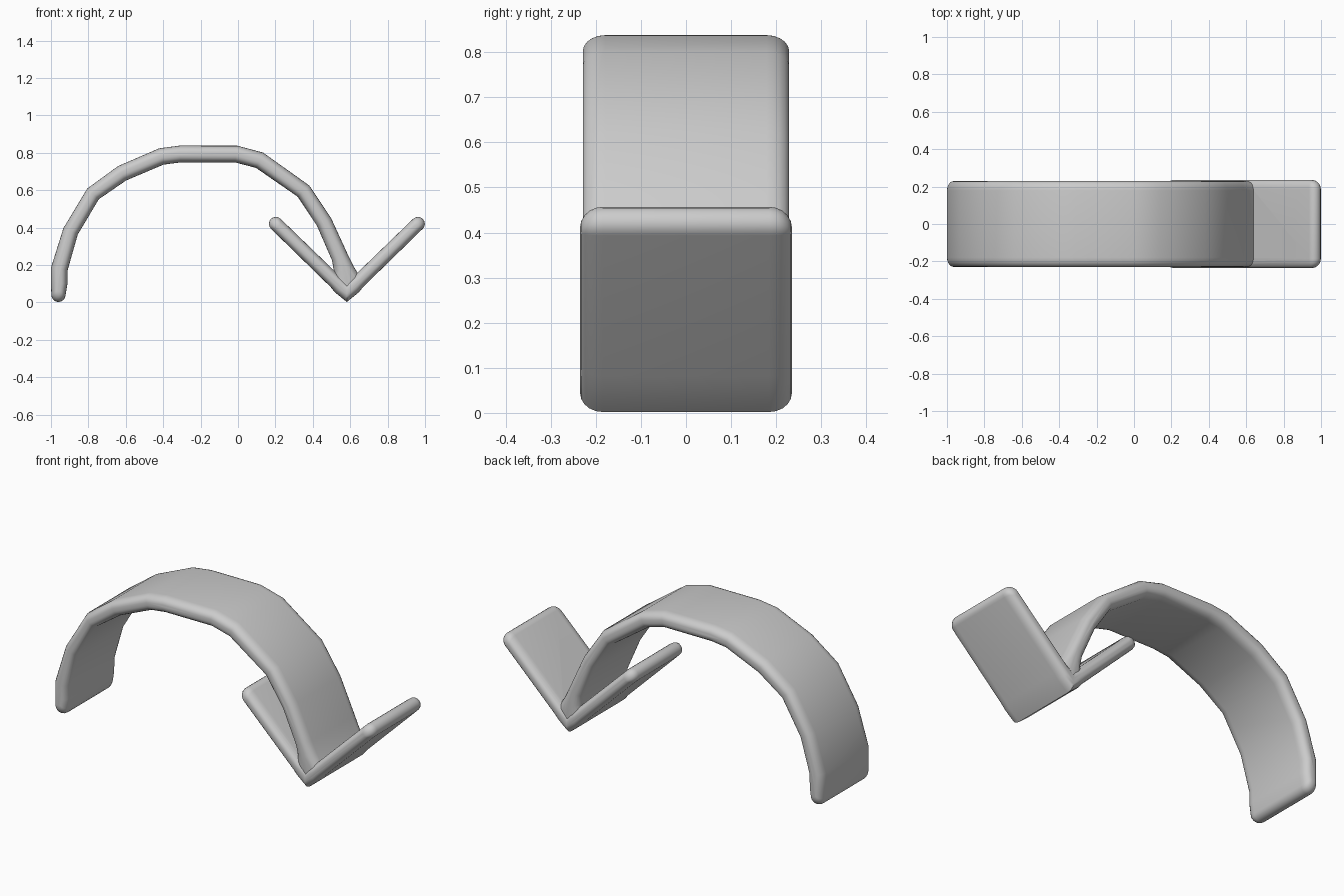
import bpy, bmesh, math
from mathutils import Vector

if "Cube" in bpy.data.objects:
    bpy.data.objects.remove(bpy.data.objects["Cube"], do_unlink=True)

grey = bpy.data.materials.new("plain grey")
grey.use_nodes = True
grey.diffuse_color = (0.6, 0.6, 0.6, 1)
grey.node_tree.nodes["Principled BSDF"].inputs["Base Color"].default_value = (0.6, 0.6, 0.6, 1)


def outline(path, scale):
    """Closed outline round a path of (x, z, half thickness), with round ends."""
    pts = [Vector(p[:2]) for p in path]
    half = [p[2] * scale for p in path]
    # Pull the ends in near the rims so that the corners are round
    pull = 0.03 * (1 - scale)
    pts[0] += (pts[1] - pts[0]).normalized() * pull
    pts[-1] += (pts[-2] - pts[-1]).normalized() * pull
    tangents = []
    for i in range(len(pts)):
        t = Vector((0, 0))
        if i > 0:
            t += (pts[i] - pts[i - 1]).normalized()
        if i < len(pts) - 1:
            t += (pts[i + 1] - pts[i]).normalized()
        tangents.append(t.normalized())

    def side(sign):
        return [p + sign * h * Vector((-t.y, t.x)) for p, h, t in zip(pts, half, tangents)]

    def cap(p, t, h):
        n = Vector((-t.y, t.x))
        angles = [math.pi * k / 8 for k in range(1, 8)]
        return [p + h * (n * math.cos(a) + t * math.sin(a)) for a in angles]

    return (side(1) + cap(pts[-1], tangents[-1], half[-1])
            + side(-1)[::-1] + cap(pts[0], -tangents[0], half[0]))


def ribbon(name, path, half_width, rim=0.05):
    """Wide band following the path, with rounded front and back rims."""
    bm = bmesh.new()
    steps = [math.pi / 2 * k / 5 for k in range(6)]
    levels = [(half_width - rim + rim * math.sin(a), 0.2 + 0.8 * math.cos(a)) for a in steps]
    levels = [(-y, s) for y, s in reversed(levels)] + levels
    rings = [[bm.verts.new((p.x, y, p.y)) for p in outline(path, s)] for y, s in levels]
    n = len(rings[0])
    for a, b in zip(rings, rings[1:]):
        for i in range(n):
            j = (i + 1) % n
            bm.faces.new((a[i], a[j], b[j], b[i]))
    bm.faces.new(rings[0][::-1])
    bm.faces.new(rings[-1])
    bmesh.ops.recalc_face_normals(bm, faces=bm.faces)
    mesh = bpy.data.meshes.new(name)
    bm.to_mesh(mesh)
    bm.free()
    mesh.materials.append(grey)
    obj = bpy.data.objects.new(name, mesh)
    bpy.context.collection.objects.link(obj)
    return obj


# Arched shaft, flaring where it meets the arrow head
shaft = ribbon("arrow_shaft", [
    (-.96, .04, .038), (-.956, .1, .044), (-.955, .18, .045), (-.895, .38, .042),
    (-.775, .58, .042), (-.62, .69, .044), (-.41, .78, .045), (-.31, .793, .045),
    (-.01, .793, .045), (.115, .76, .045), (.35, .595, .043), (.46, .43, .043),
    (.545, .24, .045), (.565, .18, .054), (.58, .12, .075), (.585, .08, .05),
], 0.229)

# V-shaped arrow head, mirrored about its point
centre = 0.582
arm = [(.38, .42, .037), (.06, .109, .038), (.035, .087, .044)]
head = ribbon("arrow_head",
              [(centre - x, z, h) for x, z, h in arm] + [(centre, .055, .053)]
              + [(centre + x, z, h) for x, z, h in reversed(arm)], 0.235)

# Merge the two into one continuous surface
union = shaft.modifiers.new("join_head", 'BOOLEAN')
union.operation = 'UNION'
union.solver = 'EXACT'
union.object = head
bpy.ops.object.select_all(action='DESELECT')
bpy.context.view_layer.objects.active = shaft
shaft.select_set(True)
bpy.ops.object.modifier_apply(modifier=union.name)
bpy.data.objects.remove(head, do_unlink=True)
shaft.name = "curved_arrow"
bpy.ops.object.shade_smooth_by_angle(angle=math.radians(40))
